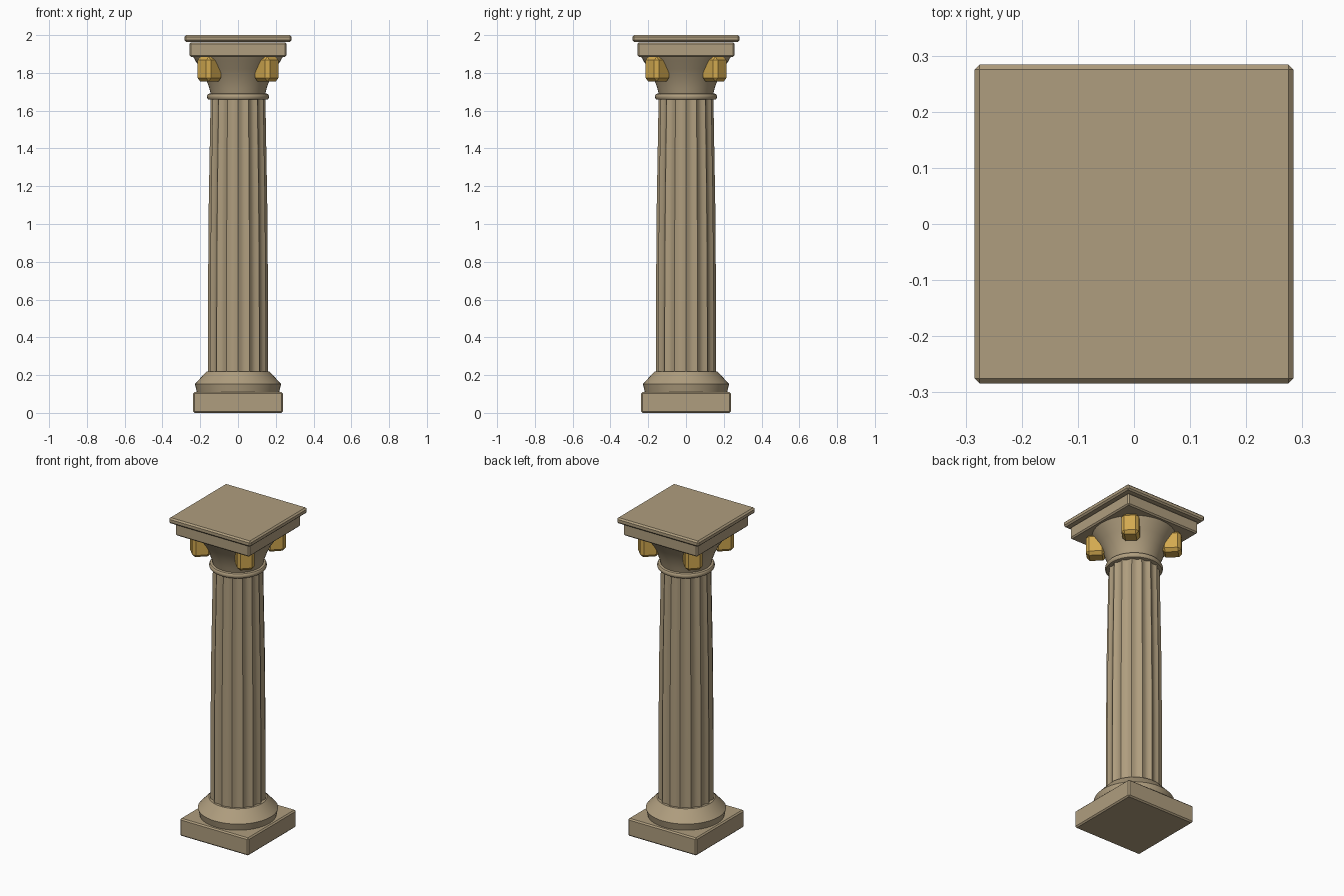
import bpy, bmesh, math
from mathutils import Matrix

if "Cube" in bpy.data.objects:
    bpy.data.objects.remove(bpy.data.objects["Cube"])


def material(name, colour):
    m = bpy.data.materials.new(name)
    m.use_nodes = True
    m.diffuse_color = colour
    m.node_tree.nodes["Principled BSDF"].inputs["Base Color"].default_value = colour
    return m


stone = material("warm stone", (0.43, 0.34, 0.21, 1))
gold = material("gold", (0.65, 0.40, 0.08, 1))


def finish(name, bm, mat, smooth=False):
    bmesh.ops.recalc_face_normals(bm, faces=bm.faces)
    mesh = bpy.data.meshes.new(name)
    bm.to_mesh(mesh)
    bm.free()
    mesh.materials.append(mat)
    ob = bpy.data.objects.new(name, mesh)
    bpy.context.collection.objects.link(ob)
    if smooth:
        bpy.ops.object.select_all(action="DESELECT")
        ob.select_set(True)
        bpy.context.view_layer.objects.active = ob
        bpy.ops.object.shade_smooth_by_angle(angle=math.radians(30))
    return ob


def block(name, size, centre, bevel, mat, turn=0.0):
    bm = bmesh.new()
    bmesh.ops.create_cube(bm, size=1)
    bmesh.ops.scale(bm, vec=size, verts=bm.verts)
    bmesh.ops.bevel(bm, geom=bm.edges[:], offset=bevel, segments=1, affect="EDGES")
    bmesh.ops.transform(bm, verts=bm.verts,
                        matrix=Matrix.Rotation(turn, 4, "Z") @ Matrix.Translation(centre))
    return finish(name, bm, mat)


def loft(name, profile, mat, sides=48, shape=lambda a: 0.0):
    """Stack rings of (radius, height); shape(angle) cuts into the radius."""
    bm = bmesh.new()
    rings = []
    for r, z in profile:
        angles = [math.tau * i / sides for i in range(sides)]
        rings.append([bm.verts.new(((r - shape(a)) * math.cos(a),
                                    (r - shape(a)) * math.sin(a), z)) for a in angles])
    for low, high in zip(rings, rings[1:]):
        for i in range(sides):
            j = (i + 1) % sides
            bm.faces.new((low[i], low[j], high[j], high[i]))
    bm.faces.new(rings[0][::-1])
    bm.faces.new(rings[-1])
    return finish(name, bm, mat, True)


# Base
block("plinth", (0.476, 0.476, 0.11), (0, 0, 0.055), 0.008, stone)
loft("base_moulding", [(0.217, 0.105), (0.228, 0.153), (0.166, 0.22)], stone)

# Shaft with sixteen scalloped flutes and a slight taper
FLUTES = 16


def flute(a):
    return 0.012 * abs(math.sin(a * FLUTES / 2))


loft("fluted_shaft", [(0.16, 0.2), (0.159, 0.6), (0.155, 1.1), (0.145, 1.67)],
     stone, FLUTES * 6, flute)

# Neck ring with a rounded rim
rim = [(0.152 + 0.012 * math.cos(t), 1.674 + 0.016 * math.sin(t))
       for t in (math.pi * (k / 6 - 0.5) for k in range(7))]
loft("neck_ring", rim, stone)

# Flaring bell of the capital
loft("capital_bell", [(0.142, 1.68), (0.152, 1.72), (0.170, 1.77),
                      (0.196, 1.82), (0.226, 1.865), (0.24, 1.89)], stone)

# Gold corner scrolls on the diagonals
for k, corner in enumerate(("back_left", "back_right", "front_right", "front_left")):
    block("scroll_" + corner, (0.11, 0.10, 0.13), (0.215, 0, 1.82), 0.018, gold,
          math.pi / 4 + k * math.pi / 2)

# Square top blocks
block("abacus", (0.514, 0.514, 0.077), (0, 0, 1.9235), 0.008, stone)
block("top_slab", (0.568, 0.568, 0.036), (0, 0, 1.982), 0.009, stone)
